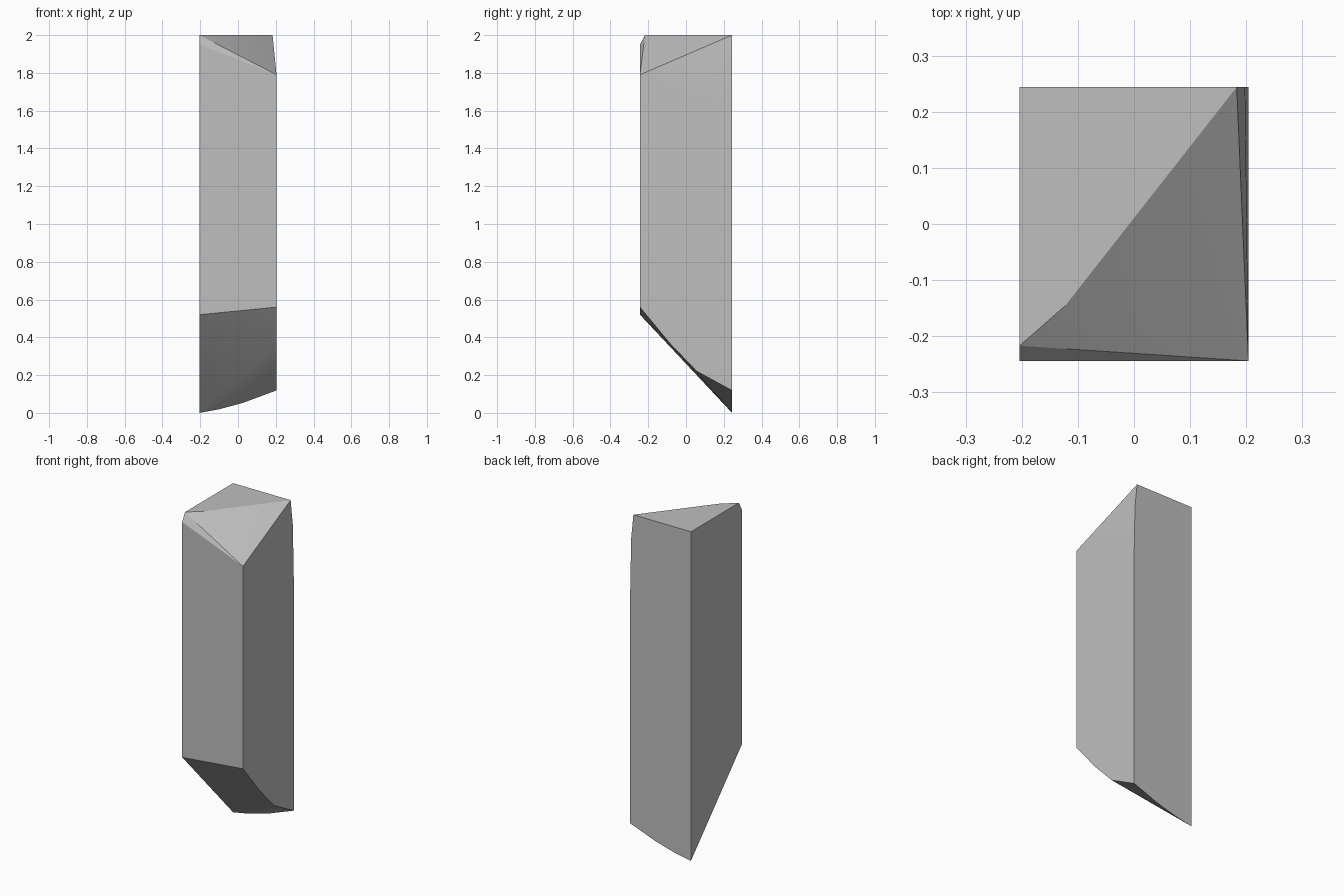
import bpy, bmesh, math

cube = bpy.data.objects.get("Cube")
if cube:
    bpy.data.objects.remove(cube, do_unlink=True)

X, Y = 0.204, 0.244   # half width and half depth

# One plain grey material
grey = bpy.data.materials.new("plain_grey")
grey.use_nodes = True
colour = (0.52, 0.52, 0.52, 1)
grey.diffuse_color = colour
grey.node_tree.nodes["Principled BSDF"].inputs["Base Color"].default_value = colour

# Flat top cap, cut off diagonally
cap = [(-X, Y, 2), (0.183, Y, 2), (-0.122, -0.145, 2), (-X, -0.217, 2)]
# Low front corner of the sloping cut, and the chamfered upright edges
shoulders = [(X, -Y, 1.79), (-X, -Y, 1.95), (0.198, Y, 1.85), (X, Y, 1.54)]
# Slanted underside: straight along -x, curved along +x and the back
underside = [(-X, -Y, 0.52), (-X, Y, 0.0)]
underside += [(X, y, z) for y, z in ((-Y, 0.56), (-0.087, 0.37), (0.055, 0.222), (Y, 0.119))]
underside += [(x, Y, z) for x, z in ((-0.1, 0.019), (0.026, 0.053))]

# Wrap the outline in one solid convex block
bm = bmesh.new()
for p in cap + shoulders + underside:
    bm.verts.new(p)
bmesh.ops.convex_hull(bm, input=bm.verts[:])
bmesh.ops.dissolve_limit(bm, angle_limit=math.radians(0.5),
                         verts=bm.verts[:], edges=bm.edges[:])
bmesh.ops.recalc_face_normals(bm, faces=bm.faces[:])
mesh = bpy.data.meshes.new("cut_block")
bm.to_mesh(mesh)
bm.free()
mesh.materials.append(grey)
block = bpy.data.objects.new("cut_block", mesh)
bpy.context.collection.objects.link(block)

# Soften the shallow edges, keep the main ones sharp
bpy.ops.object.select_all(action='DESELECT')
block.select_set(True)
bpy.context.view_layer.objects.active = block
bpy.ops.object.shade_smooth_by_angle(angle=math.radians(30))
